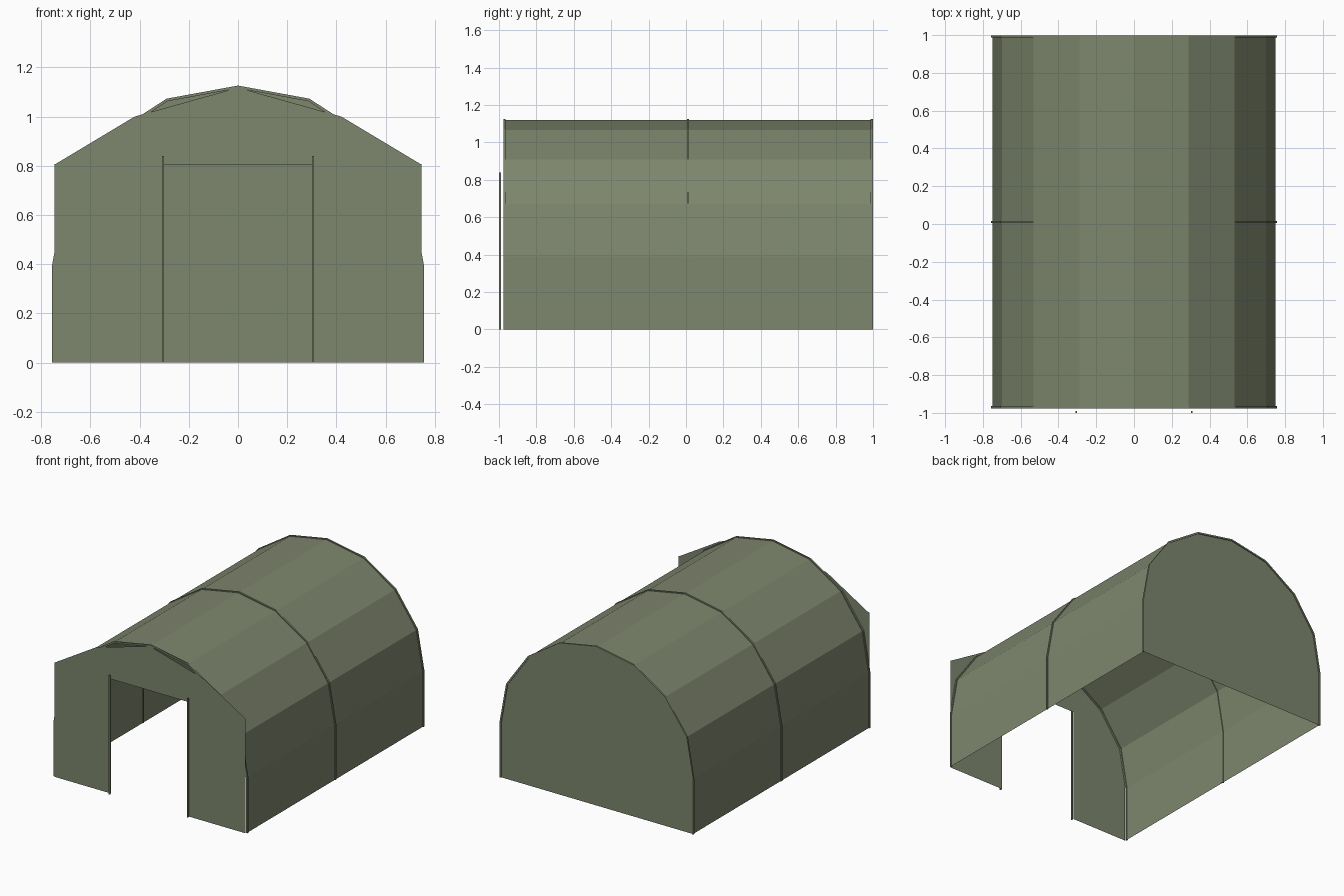
import bpy, bmesh

if "Cube" in bpy.data.objects:
    bpy.data.objects.remove(bpy.data.objects["Cube"])

canvas = bpy.data.materials.new("olive_canvas")
canvas.diffuse_color = (0.205, 0.238, 0.152, 1)
canvas.use_nodes = True
canvas.node_tree.nodes["Principled BSDF"].inputs["Base Color"].default_value = canvas.diffuse_color

# Faceted arch cross-section, right half from ground to ridge
half = [(0.75, 0), (0.75, 0.39), (0.70, 0.67), (0.532, 0.908), (0.288, 1.067), (0, 1.12)]
arch = half + [(-x, z) for x, z in half[-2::-1]]
FRONT, MIDDLE, BACK = -0.97, 0.011, 0.993


def make(name, verts, faces, fix_normals=False):
    mesh = bpy.data.meshes.new(name)
    mesh.from_pydata(verts, [], faces)
    mesh.materials.append(canvas)
    if fix_normals:
        bm = bmesh.new()
        bm.from_mesh(mesh)
        bmesh.ops.recalc_face_normals(bm, faces=bm.faces)
        bm.to_mesh(mesh)
        bm.free()
    obj = bpy.data.objects.new(name, mesh)
    bpy.context.collection.objects.link(obj)
    return obj


def scaled(d):
    """Arch grown outward by d, kept on the ground."""
    return [(x * (1 + d / 0.75), z * (1 + d / 1.12)) for x, z in arch]


def panel(name, outline, y):
    return make(name, [(x, y, z) for x, z in outline], [list(range(len(outline)))])


def box(name, x, y, z, sx, sy, sz):
    v = [(x + a * sx / 2, y + b * sy / 2, z + c * sz / 2)
         for a in (-1, 1) for b in (-1, 1) for c in (-1, 1)]
    f = [(0, 1, 3, 2), (4, 6, 7, 5), (0, 4, 5, 1), (2, 3, 7, 6), (0, 2, 6, 4), (1, 5, 7, 3)]
    return make(name, v, f, True)


# Canvas shell
n = len(arch)
make("shell", [(x, y, z) for y in (FRONT, BACK) for x, z in arch],
     [(i, i + 1, n + i + 1, n + i) for i in range(n - 1)])

# Closed rear wall
panel("back_wall", arch[::-1], BACK)

# Arched frame ribs, slightly proud inside and outside
for name, y in (("front_rib", FRONT), ("middle_rib", MIDDLE), ("back_rib", BACK)):
    rings = [[(x, y + dy, z) for x, z in scaled(d)]
             for d, dy in ((0.006, -0.006), (0.006, 0.006), (-0.005, 0.006), (-0.005, -0.006))]
    faces = [(r * n + i, r * n + i + 1, (r + 1) % 4 * n + i + 1, (r + 1) % 4 * n + i)
             for r in range(4) for i in range(n - 1)]
    faces += [[r * n for r in range(4)], [r * n + n - 1 for r in range(4)]]
    make(name, [v for ring in rings for v in ring], faces, True)

# Gable above the doorway
panel("front_gable", [(-0.745, 0.805), (0.745, 0.805), (0.42, 1.0), (0, 1.118), (-0.42, 1.0)], -0.978)

# Front wall panels and door poles either side of the opening
for side, s in (("right", 1), ("left", -1)):
    a, b = sorted((s * 0.305, s * 0.745))
    panel(side + "_front_wall", [(a, 0), (b, 0), (b, 0.808), (a, 0.808)], -0.982)
    box(side + "_door_pole", s * 0.305, -0.995, 0.42, 0.008, 0.01, 0.84)
